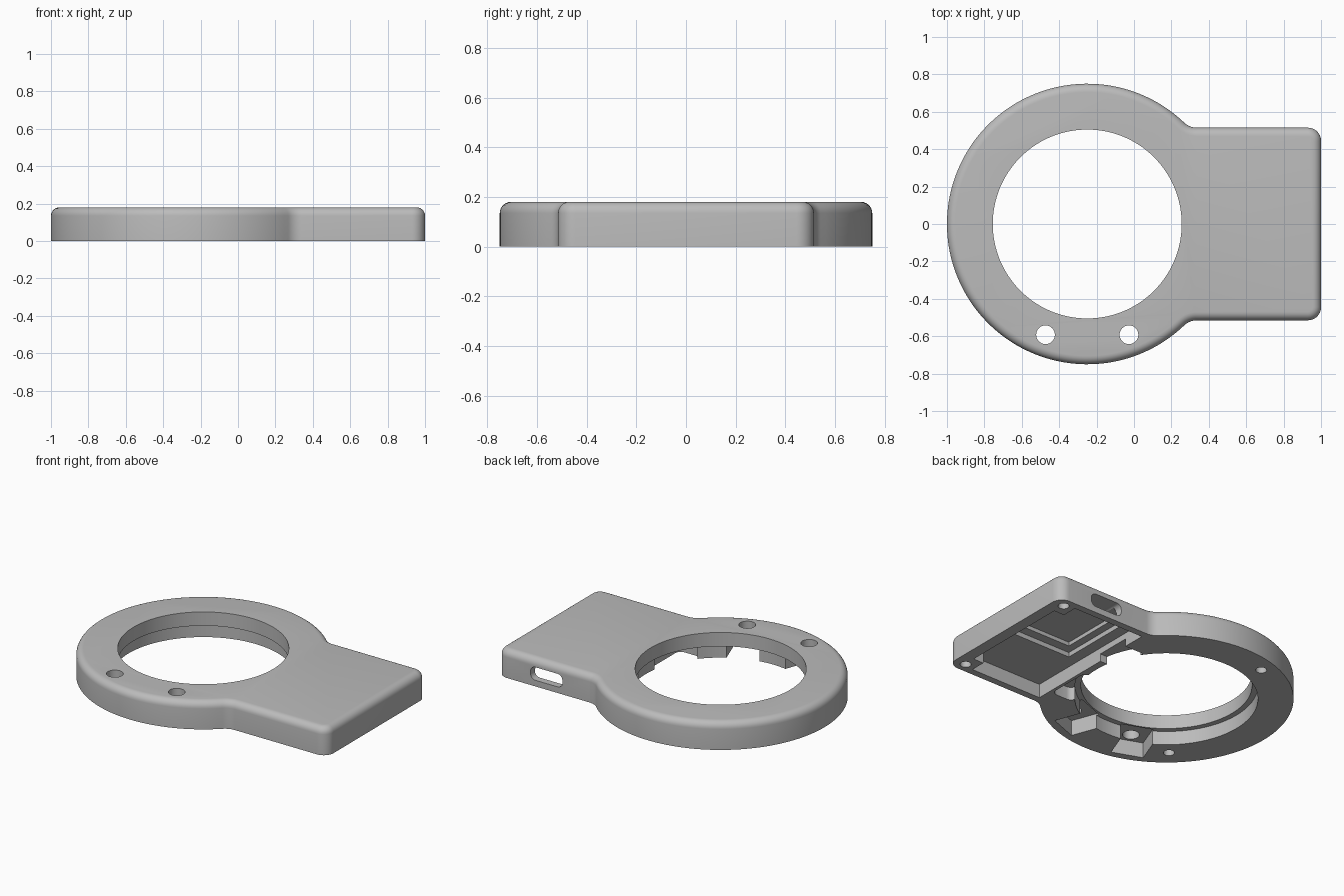
import bpy, bmesh
from math import sin, cos, pi, sqrt, atan2, radians
from mathutils import Matrix

if "Cube" in bpy.data.objects:
    bpy.data.objects.remove(bpy.data.objects["Cube"])

H, CX = 0.18, -0.25            # thickness, ring centre
R, W, F, C = 0.75, 0.515, 0.10, 0.07   # ring radius, tab half width, fillet, corner

grey = bpy.data.materials.new("plain_grey")
grey.diffuse_color = (0.5, 0.5, 0.5, 1)
grey.use_nodes = True
grey.node_tree.nodes["Principled BSDF"].inputs["Base Color"].default_value = grey.diffuse_color


def arc(cx, cy, r, a0, a1, n):
    return [(cx + r * cos(a0 + (a1 - a0) * i / n), cy + r * sin(a0 + (a1 - a0) * i / n))
            for i in range(n + 1)]


def prism(name, pts, z0, z1, matrix=None, top_round=0):
    bm = bmesh.new()
    face = bm.faces.new([bm.verts.new((x, y, z0)) for x, y in pts])
    ext = bmesh.ops.extrude_face_region(bm, geom=[face])["geom"]
    for v in ext:
        if isinstance(v, bmesh.types.BMVert):
            v.co.z = z1
    bmesh.ops.recalc_face_normals(bm, faces=bm.faces)
    if top_round:
        edges = [e for e in bm.edges if all(v.co.z > z1 - 1e-5 for v in e.verts)]
        bmesh.ops.bevel(bm, geom=edges, offset=top_round, segments=6, profile=0.5,
                        affect='EDGES', clamp_overlap=False)
    if matrix:
        bm.transform(matrix)
    me = bpy.data.meshes.new(name)
    bm.to_mesh(me)
    bm.free()
    ob = bpy.data.objects.new(name, me)
    bpy.context.collection.objects.link(ob)
    me.materials.append(grey)
    return ob


def rect(x0, x1, y0, y1, r=0.0):
    if not r:
        return [(x0, y0), (x1, y0), (x1, y1), (x0, y1)]
    return (arc(x1 - r, y0 + r, r, -pi / 2, 0, 6) + arc(x1 - r, y1 - r, r, 0, pi / 2, 6)
            + arc(x0 + r, y1 - r, r, pi / 2, pi, 6) + arc(x0 + r, y0 + r, r, pi, 1.5 * pi, 6))


def disc(x, y, r, n):
    return arc(x, y, r, 0, 2 * pi, n)[:-1]


# Housing outline: ring, concave fillet, tab with rounded corners
fx = CX + sqrt((R + F) ** 2 - (W + F) ** 2)
a = atan2(W + F, fx - CX)
half = (arc(1 - C, W - C, C, 0, pi / 2, 8)
        + arc(fx, W + F, F, -pi / 2, a - pi, 8)
        + arc(CX, 0, R, a, pi, 60)[1:])
outline = half + [(x, -y) for x, y in reversed(half[:-1])]
body = prism("housing", outline, 0, H, top_round=0.045)

cutters = []


def cut(name, pts, z0, z1, matrix=None):
    cutters.append(prism(name, pts, z0, z1, matrix))


# Bore with a wider step underneath
cut("bore", disc(CX, 0, 0.505, 128), -0.1, 0.3)
cut("bore_step", disc(CX, 0, 0.54, 128), -0.11, 0.09)

# Tab cavity leaving screw blocks in the outer corners
cut("cavity", [(0.335, -0.47), (0.85, -0.47), (0.85, -0.37), (0.925, -0.37),
               (0.925, 0.37), (0.85, 0.37), (0.85, 0.47), (0.335, 0.47)], -0.12, 0.09)
cut("board_recess", rect(0.41, 0.84, -0.11, 0.465), -0.05, 0.12)
cut("chip_recess", rect(0.46, 0.80, -0.05, 0.36), -0.06, 0.145)

# Cable passage and side pocket between cavity and bore
cut("cable_passage", rect(0.20, 0.36, 0.09, 0.32), -0.13, 0.05)
cut("side_pocket", rect(0.16, 0.315, -0.38, -0.08, 0.04), -0.14, 0.085)

# Connector slot through the back wall
cut("connector_slot", rect(0.53, 0.76, 0.04, 0.125, 0.035), -0.1, 0.1,
    Matrix.Translation((0, 0.5, 0)) @ Matrix.Rotation(radians(90), 4, 'X'))

# Button holes with radial pockets open to the bore
for i, s in enumerate((-1, 1)):
    x = CX + s * 0.223
    cut(f"button_hole_{i}", disc(x, -0.592, 0.05, 32), -0.15, 0.32)
    m = Matrix.Translation((CX, 0, 0)) @ Matrix.Rotation(atan2(-0.592, s * 0.223), 4, 'Z')
    cut(f"button_pocket_{i}", rect(0.515, 0.70, -0.10, 0.10), -0.16, 0.10, m)

# Blind screw holes
for i, (x, y) in enumerate([(0.92, 0.45), (0.92, -0.45), (-0.46, 0.62), (-0.67, -0.478)]):
    cut(f"screw_hole_{i}", disc(x, y, 0.033, 24), -0.17, 0.11)

# Apply all cuts, then remove the cutters
for c in cutters:
    mod = body.modifiers.new(c.name, 'BOOLEAN')
    mod.operation, mod.solver, mod.object = 'DIFFERENCE', 'EXACT', c
bpy.context.view_layer.update()
dg = bpy.context.evaluated_depsgraph_get()
mesh = bpy.data.meshes.new_from_object(body.evaluated_get(dg))
body.modifiers.clear()
body.data = mesh
for c in cutters:
    bpy.data.objects.remove(c, do_unlink=True)

bpy.context.view_layer.objects.active = body
body.select_set(True)
bpy.ops.object.shade_smooth_by_angle(angle=radians(30))
